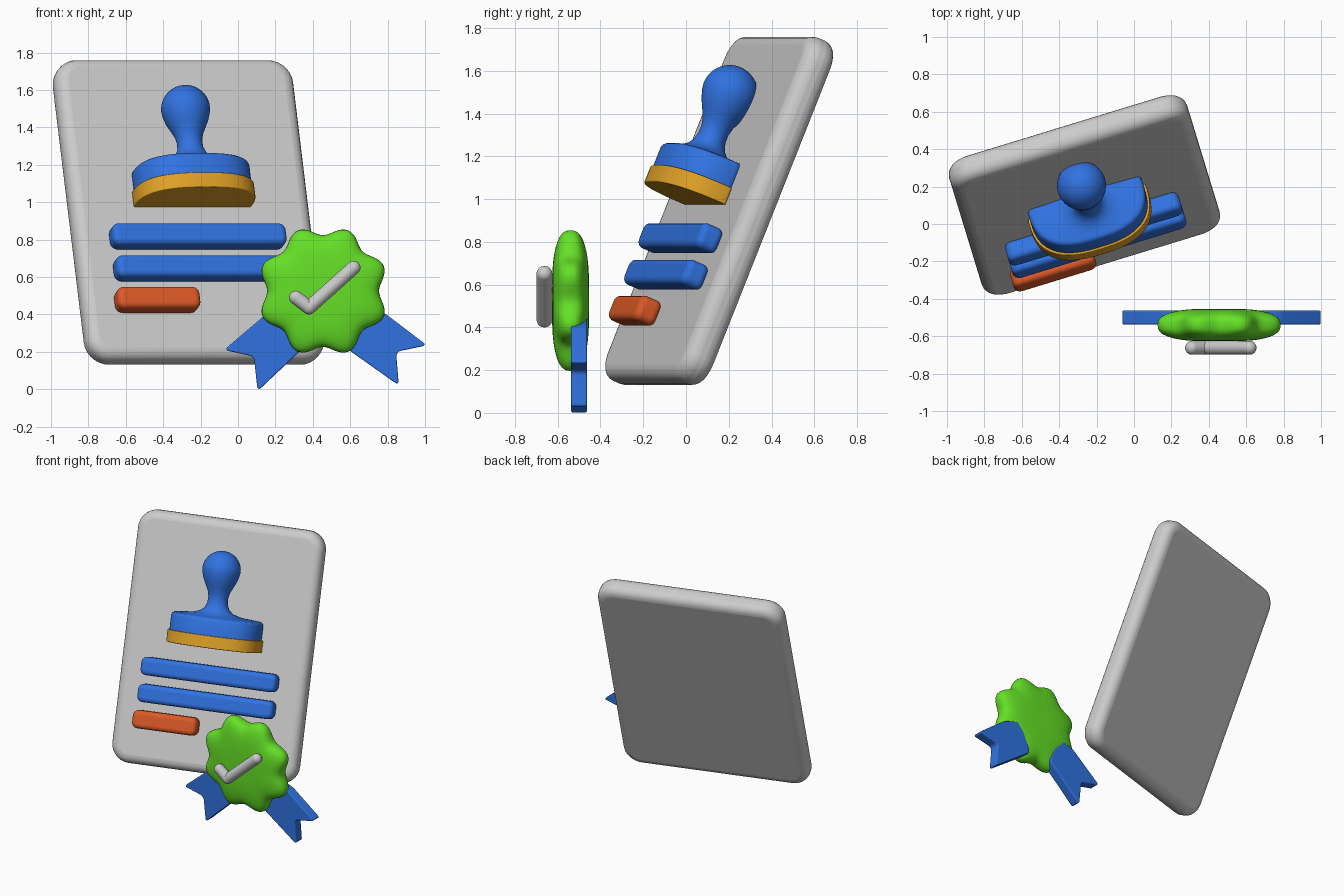
import bpy, bmesh
from math import sin, cos, pi, radians, copysign
from mathutils import Matrix, Vector

if "Cube" in bpy.data.objects:
    bpy.data.objects.remove(bpy.data.objects["Cube"])

# Tilted frame of the page: local x = width, y = depth (front is -y), z = height
PAGE = Matrix.Translation((-0.265, 0.155, 0.945)) @ Matrix.Rotation(radians(17), 4, 'Z') @ Matrix.Rotation(radians(-22.5), 4, 'X')
WORLD = Matrix.Identity(4)


def material(name, rgb):
    m = bpy.data.materials.new(name)
    m.diffuse_color = (*rgb, 1)
    m.use_nodes = True
    m.node_tree.nodes["Principled BSDF"].inputs["Base Color"].default_value = m.diffuse_color
    return m


BLUE = material("blue", (0.03, 0.17, 0.75))
GOLD = material("gold", (0.75, 0.36, 0.02))
ORANGE = material("orange", (0.72, 0.10, 0.02))
GREEN = material("green", (0.13, 0.75, 0.02))


def finish(name, bm, mat, frame, bevel=0, angle=40):
    bmesh.ops.recalc_face_normals(bm, faces=bm.faces)
    me = bpy.data.meshes.new(name)
    bm.to_mesh(me)
    bm.free()
    ob = bpy.data.objects.new(name, me)
    bpy.context.collection.objects.link(ob)
    ob.matrix_world = frame
    if mat:
        me.materials.append(mat)
    if bevel:
        mod = ob.modifiers.new("Bevel", 'BEVEL')
        mod.width, mod.segments = bevel, 5
        mod.limit_method, mod.angle_limit = 'ANGLE', radians(30)
    bpy.ops.object.select_all(action='DESELECT')
    ob.select_set(True)
    bpy.context.view_layer.objects.active = ob
    bpy.ops.object.shade_smooth_by_angle(angle=radians(angle))
    return ob


def loft(name, rings, mat, frame, bevel=0, angle=40):
    """Skin a list of equal-length closed rings and cap both ends."""
    bm = bmesh.new()
    vs = [[bm.verts.new(p) for p in r] for r in rings]
    n = len(vs[0])
    for a, b in zip(vs, vs[1:]):
        for i in range(n):
            bm.faces.new((a[i], a[(i + 1) % n], b[(i + 1) % n], b[i]))
    bm.faces.new(vs[0])
    bm.faces.new(vs[-1])
    return finish(name, bm, mat, frame, bevel, angle)


def plate(name, outline, y0, y1, mat, frame, bevel):
    """Extrude an x-z outline from y0 to y1 with rounded rims."""
    return loft(name, [[(x, y, z) for x, z in outline] for y in (y0, y1)], mat, frame, bevel)


def round_poly(points, r, seg=7):
    """Round every corner of a polygon with a small curve."""
    out, n = [], len(points)
    for i in range(n):
        p = Vector(points[i])
        ends = []
        for q in (Vector(points[i - 1]), Vector(points[(i + 1) % n])):
            ends.append(p + (q - p).normalized() * r)
        for k in range(seg + 1):
            t = k / seg
            # weighted (near circular) quadratic corner
            w = 0.71
            a, b, c = (1 - t) ** 2, 2 * w * t * (1 - t), t * t
            out.append((ends[0] * a + p * b + ends[1] * c) / (a + b + c))
    return out


def rect(cx, cz, w, h, r):
    x, z = w / 2, h / 2
    return round_poly([(cx - x, cz - z), (cx + x, cz - z), (cx + x, cz + z), (cx - x, cz + z)], r)


# Page and its text bars
plate("page", rect(0, 0, 1.33, 1.74, 0.13), -0.075, 0.075, None, PAGE, 0.06)
for name, cx, cz, w, mat in (("text_bar_upper", -0.005, -0.19, 0.97, BLUE),
                             ("text_bar_lower", -0.005, -0.375, 0.97, BLUE),
                             ("signature_bar", -0.275, -0.557, 0.46, ORANGE)):
    plate(name, rect(cx, cz, w, 0.125, 0.04), -0.18, -0.07, mat, PAGE, 0.03)


# Stamp: D-shaped base, front bulging, back flat on the page
def spow(v, e):
    return copysign(abs(v) ** e, v)


def d_ring(z, a, front, n=64):
    ring = []
    for i in range(n):
        t = 2 * pi * i / n
        y = front * spow(sin(t), 2 / 2.6) if sin(t) < 0 else 0.04 * spow(sin(t), 0.3)
        ring.append((a * spow(cos(t), 2 / 2.6), -0.1 + y, z))
    return ring


def oval_ring(z, rx, ry, n=64):
    return [(rx * cos(2 * pi * i / n), -0.163 + ry * sin(2 * pi * i / n), z) for i in range(n)]


loft("stamp_pad", [d_ring(0.0, 0.33, 0.26), d_ring(0.085, 0.33, 0.26)], GOLD, PAGE, 0.012)
base = [d_ring(z, a, f) for z, a, f in ((0.075, 0.318, 0.25), (0.185, 0.318, 0.25), (0.198, 0.313, 0.245),
                                        (0.206, 0.303, 0.235), (0.209, 0.285, 0.22))]
neck = [oval_ring(z, a, b) for z, a, b in ((0.222, 0.17, 0.12), (0.24, 0.115, 0.095), (0.265, 0.085, 0.078),
                                           (0.30, 0.07, 0.068), (0.34, 0.068, 0.067), (0.38, 0.077, 0.077),
                                           (0.42, 0.096, 0.096), (0.46, 0.115, 0.115), (0.50, 0.127, 0.127))]
knob = [oval_ring(0.53 + 0.13 * sin(t), 0.131 * cos(t), 0.131 * cos(t))
        for t in [radians(a) for a in range(0, 89, 8)]]
loft("stamp_body", base + neck + knob, BLUE, PAGE, angle=50)

# Scalloped seal: eight soft lobes, pillow cross-section
rings = []
for k in range(1, 24):
    t = pi * k / 24
    y = -0.54 - 0.087 * spow(cos(t), 0.75)
    s = sin(t) ** 0.62
    ring = []
    for i in range(128):
        a = 2 * pi * i / 128
        r = s * (0.325 - 0.026 * s ** 3 * cos(8 * a))
        ring.append((0.455 + r * cos(a), y, 0.525 + r * sin(a)))
    rings.append(ring)
loft("seal", rings, GREEN, WORLD, angle=60)

# Ribbon tails behind the seal
for name, pts in (("ribbon_left", [(-0.075, 0.21), (0.085, 0.175), (0.105, -0.01), (0.37, 0.24), (0.30, 0.45), (0.16, 0.41)]),
                  ("ribbon_right", [(1.01, 0.235), (0.78, 0.41), (0.64, 0.45), (0.55, 0.24), (0.86, 0.02), (0.845, 0.20)])):
    plate(name, round_poly(pts, 0.025), -0.537, -0.463, BLUE, WORLD, 0.022)

# Check mark: round tube with domed ends
R = 0.037
bm = bmesh.new()
path = [Vector((0.31, -0.662, 0.49)), Vector((0.38, -0.662, 0.437)), Vector((0.618, -0.662, 0.65))]
for p in path:
    bmesh.ops.create_uvsphere(bm, u_segments=24, v_segments=14, radius=R, matrix=Matrix.Translation(p))
for a, b in zip(path, path[1:]):
    rot = (b - a).to_track_quat('Z', 'Y').to_matrix().to_4x4()
    bmesh.ops.create_cone(bm, cap_ends=False, segments=24, radius1=R, radius2=R, depth=(b - a).length,
                          matrix=Matrix.Translation((a + b) / 2) @ rot)
finish("check_mark", bm, None, WORLD)
